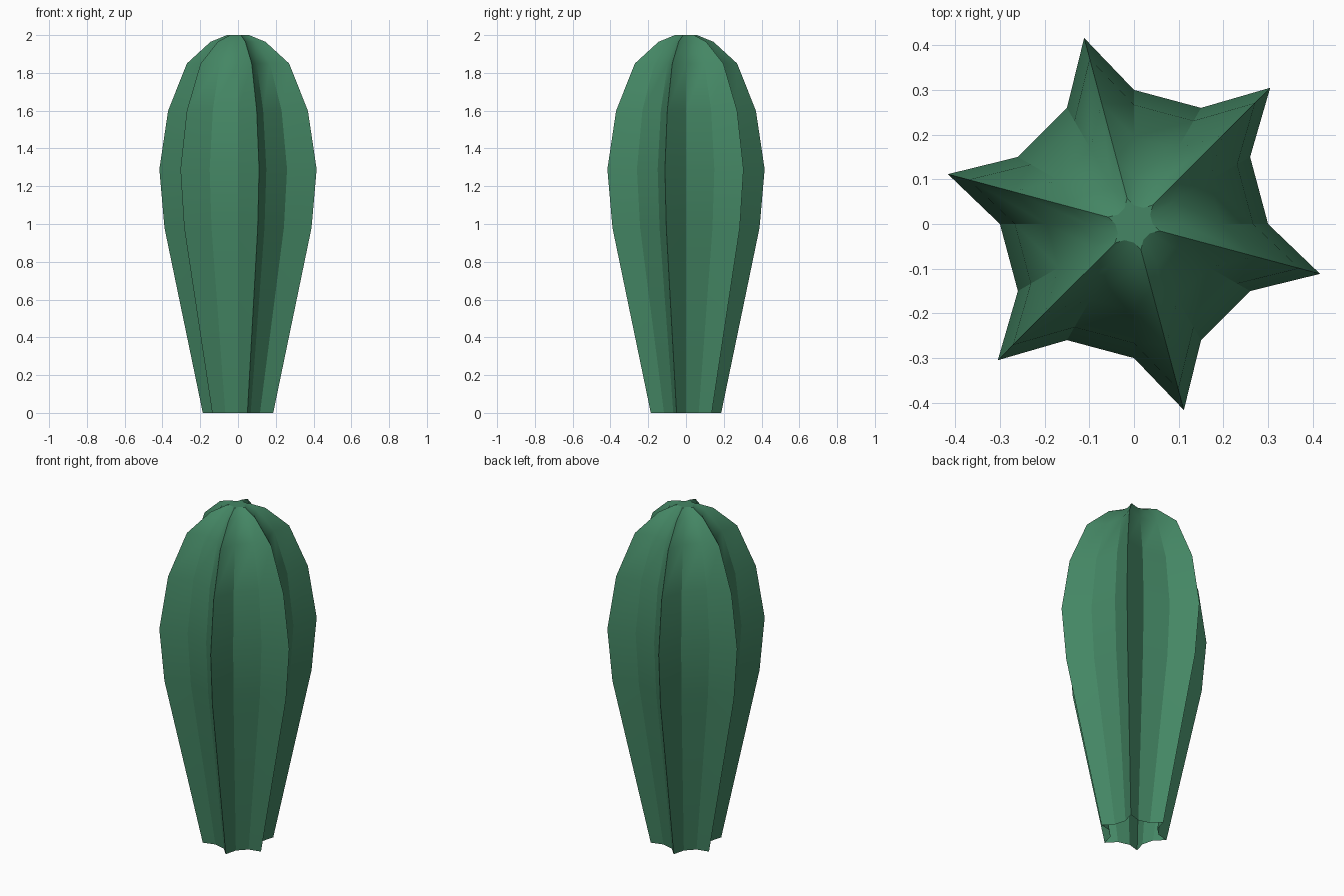
import bpy, bmesh, math

if "Cube" in bpy.data.objects:
    bpy.data.objects.remove(bpy.data.objects["Cube"])

# one flat green
green = bpy.data.materials.new("cactus green")
green.diffuse_color = (0.058, 0.24, 0.128, 1)
green.use_nodes = True
green.node_tree.nodes["Principled BSDF"].inputs["Base Color"].default_value = green.diffuse_color

# profile: (height, radius at the rib tips)
profile = [(0, 0.193), (0.98, 0.403), (1.29, 0.431), (1.6, 0.383),
           (1.85, 0.28), (1.965, 0.15), (2.0, 0.06)]
VALLEY = 0.30 / 0.431      # valley radius relative to the rib tips

def star_ring(bm, z, r):
    """Six sharp ribs, each with a valley point 15 degrees either side."""
    ring = []
    for k in range(6):
        for offset, scale in ((-15, VALLEY), (0, 1), (15, VALLEY)):
            a = math.radians(45 + 60 * k + offset)
            ring.append(bm.verts.new((r * scale * math.cos(a), r * scale * math.sin(a), z)))
    return ring

# ribbed body, open at the bottom and capped at the top
bm = bmesh.new()
rings = [star_ring(bm, z, r) for z, r in profile]
for lo, hi in zip(rings, rings[1:]):
    for i in range(len(lo)):
        j = (i + 1) % len(lo)
        bm.faces.new((lo[i], lo[j], hi[j], hi[i]))
bm.faces.new(rings[-1])
mesh = bpy.data.meshes.new("cactus_body")
bm.to_mesh(mesh)
bm.free()
mesh.materials.append(green)
body = bpy.data.objects.new("cactus_body", mesh)
bpy.context.collection.objects.link(body)

# smooth along the height, sharp at the rib edges
bpy.context.view_layer.objects.active = body
body.select_set(True)
bpy.ops.object.shade_smooth_by_angle(angle=math.radians(30))
